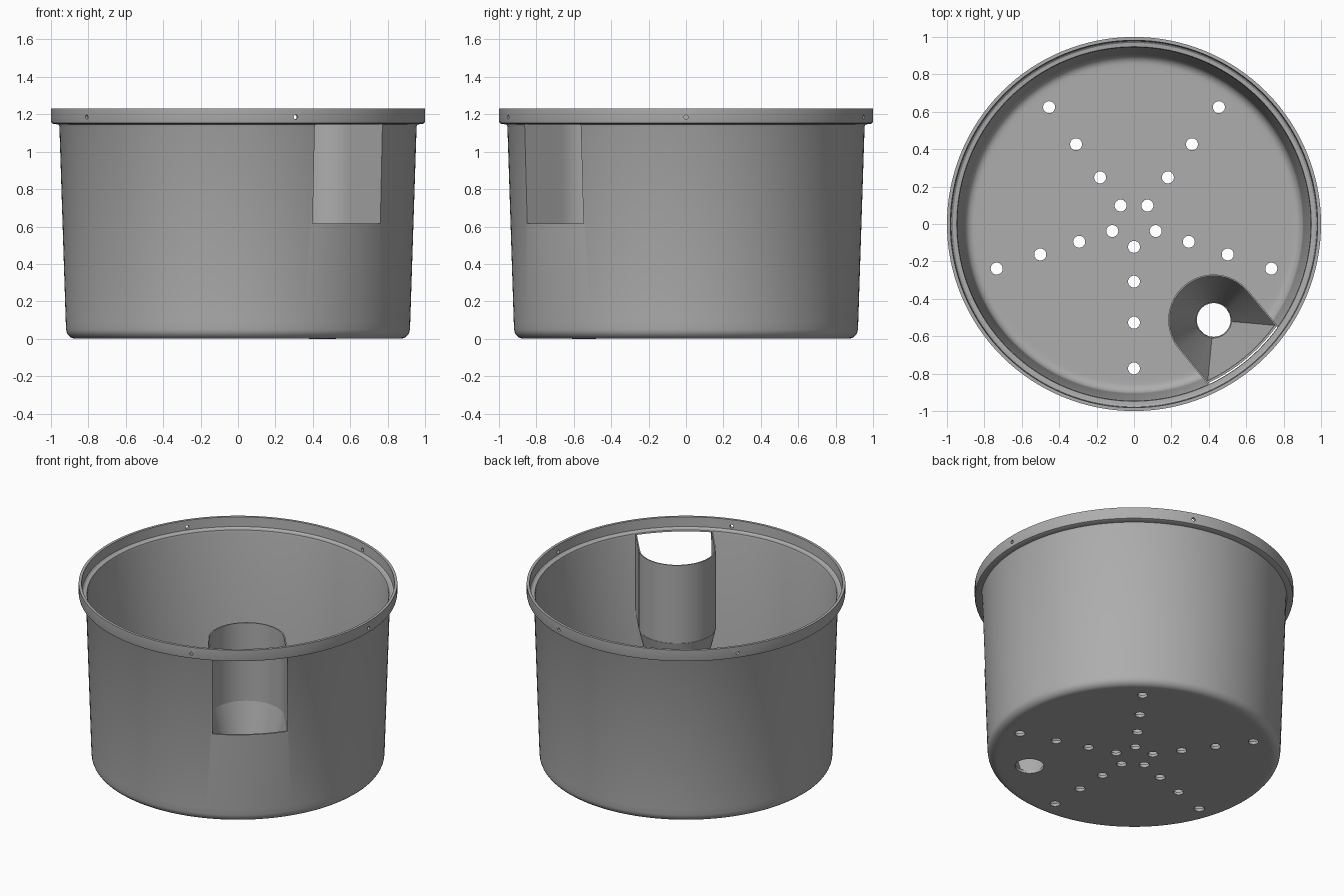
import bpy, bmesh, math
from mathutils import Matrix, Vector

if "Cube" in bpy.data.objects:
    bpy.data.objects.remove(bpy.data.objects["Cube"])

grey = bpy.data.materials.new("grey_plastic")
grey.use_nodes = True
GREY = (0.42, 0.42, 0.42, 1)
grey.diffuse_color = GREY
grey.node_tree.nodes["Principled BSDF"].inputs["Base Color"].default_value = GREY

SEG = 128
POCKET_ANGLE = math.radians(-50.3)      # direction of the overflow pocket
POCKET_DIST, POCKET_R, DRAIN_R = 0.667, 0.235, 0.09
SILL, WINDOW_TOP = 0.615, 1.146
turn = Matrix.Rotation(POCKET_ANGLE, 4, 'Z')


def make_object(name, bm):
    bmesh.ops.recalc_face_normals(bm, faces=bm.faces)
    mesh = bpy.data.meshes.new(name)
    bm.to_mesh(mesh)
    bm.free()
    obj = bpy.data.objects.new(name, mesh)
    bpy.context.collection.objects.link(obj)
    mesh.materials.append(grey)
    return obj


def activate(obj):
    bpy.ops.object.select_all(action='DESELECT')
    obj.select_set(True)
    bpy.context.view_layer.objects.active = obj


def apply_modifier(obj, mod):
    activate(obj)
    bpy.ops.object.modifier_apply(modifier=mod.name)


def smooth(obj, degrees):
    activate(obj)
    bpy.ops.object.shade_smooth_by_angle(angle=math.radians(degrees))


def fillet(r, z, radius, start, end, steps=6):
    angles = [math.radians(start + (end - start) * i / steps) for i in range(steps + 1)]
    return [(r + radius * math.cos(a), z + radius * math.sin(a)) for a in angles]


def add_cylinder(bm, radius, depth, matrix, segments=32):
    bmesh.ops.create_cone(bm, cap_ends=True, segments=segments, radius1=radius,
                          radius2=radius, depth=depth, matrix=matrix)


# Tub: turned profile with tapered wall, outer collar and inner ledge
profile = [(0, 0), (0.84, 0)]
profile += fillet(0.867, 0.052, 0.052, -90, -2)
profile += [(0.921, 0.09), (0.955, 1.135), (0.96, 1.146), (0.985, 1.148), (0.997, 1.153),
            (1, 1.165), (1, 1.23), (0.982, 1.23), (0.978, 1.165), (0.968, 1.157),
            (0.948, 1.155), (0.944, 1.14), (0.908, 0.1)]
profile += fillet(0.856, 0.07, 0.05, -2, -90)
profile += [(0.83, 0.02), (0, 0.02)]

bm = bmesh.new()
verts = [bm.verts.new((r, 0, z)) for r, z in profile]
edges = [bm.edges.new(pair) for pair in zip(verts, verts[1:])]
bmesh.ops.spin(bm, geom=verts + edges, cent=(0, 0, 0), axis=(0, 0, 1),
               angle=math.tau, steps=SEG, use_duplicate=False)
bmesh.ops.remove_doubles(bm, verts=bm.verts, dist=0.0005)
tub = make_object("tub", bm)

# Cutters: star of drain holes, collar screw holes, pocket drain and window
bm = bmesh.new()
for arm in range(5):
    a = math.radians(-90 + 72 * arm)
    for r in (0.122, 0.308, 0.527, 0.772):
        spot = Vector((r * math.cos(a), r * math.sin(a), 0))
        add_cylinder(bm, 0.032, 0.2, Matrix.Translation(spot))
    side = (Matrix.Rotation(math.radians(72 * arm), 4, 'Z')
            @ Matrix.Translation((1, 0, 1.185)) @ Matrix.Rotation(math.pi / 2, 4, 'Y'))
    add_cylinder(bm, 0.012, 0.1, side, 16)
add_cylinder(bm, DRAIN_R, 0.2, turn @ Matrix.Translation((POCKET_DIST, 0, 0)), 64)
window = (turn @ Matrix.Translation((0.95, 0, (SILL + WINDOW_TOP) / 2))
          @ Matrix.Diagonal((0.3, 2 * POCKET_R, WINDOW_TOP - SILL, 1)))
bmesh.ops.create_cube(bm, size=1, matrix=window)
cutter = make_object("hole_cutter", bm)
cutter.hide_render = True

cut = tub.modifiers.new("holes", 'BOOLEAN')
cut.operation, cut.solver, cut.object = 'DIFFERENCE', 'EXACT', cutter
apply_modifier(tub, cut)
bpy.data.objects.remove(cutter)
smooth(tub, 32)


# Pocket: U-shaped wall above the sill, funnel below it down to the drain
def back_outline(reach):
    """Half circle at the back with straight sides running out to the tub wall."""
    tip = math.sqrt(reach ** 2 - POCKET_R ** 2)
    arc = [math.radians(90 + 180 * i / 32) for i in range(33)]
    points = [(POCKET_DIST + POCKET_R * math.cos(a), POCKET_R * math.sin(a)) for a in arc]
    sides = [(POCKET_DIST + (tip - POCKET_DIST) * t, POCKET_R) for t in (1, 0.67, 0.33)]
    return sides + points + [(u, -v) for u, v in reversed(sides)]


def front_outline(reach):
    half = math.asin(POCKET_R / reach)
    angles = [half * (i / 6 - 1) for i in range(1, 12)]
    return [(reach * math.cos(a), reach * math.sin(a)) for a in angles]


def pocket_part(name, rings, closed):
    bm = bmesh.new()
    loops = [[bm.verts.new(turn @ Vector(p)) for p in ring] for ring in rings]
    count = len(loops[0])
    for low, high in zip(loops, loops[1:]):
        for i in range(count if closed else count - 1):
            j = (i + 1) % count
            bm.faces.new((low[i], low[j], high[j], high[i]))
    obj = make_object(name, bm)
    # Face normals point into the pocket so thickness goes outward
    centre = turn @ Vector((POCKET_DIST, 0, 0.4))
    face = obj.data.polygons[count // 3]
    inward = (centre - face.center)
    inward.z = 0
    if face.normal.dot(inward) < 0:
        obj.data.flip_normals()
    shell = obj.modifiers.new("thickness", 'SOLIDIFY')
    shell.thickness, shell.offset = 0.008, -1
    apply_modifier(obj, shell)
    smooth(obj, 30)
    return obj


pocket_part("pocket_wall", [[(u, v, SILL) for u, v in back_outline(0.93)],
                            [(u, v, 1.155) for u, v in back_outline(0.95)]], False)

outline = back_outline(0.93) + front_outline(0.93)
drain = []
for u, v in outline:
    a = math.atan2(v, u - POCKET_DIST)
    drain.append((POCKET_DIST + DRAIN_R * math.cos(a), DRAIN_R * math.sin(a), 0.002))
pocket_part("pocket_funnel", [drain, [(u, v, SILL) for u, v in outline]], True)
